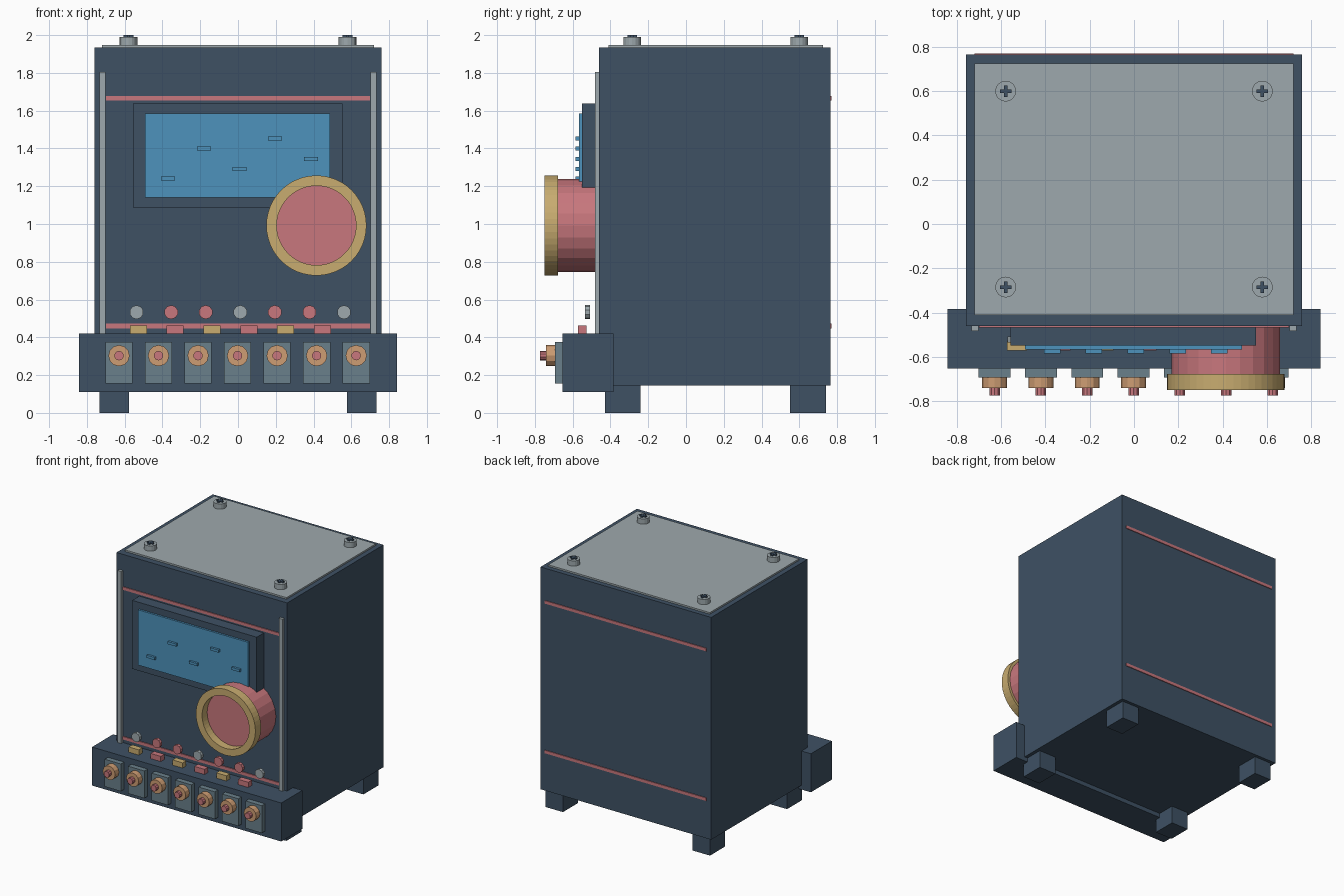
import bpy, bmesh
from math import sin, cos, pi, radians
from mathutils import Matrix, Vector

cube = bpy.data.objects.get("Cube")
if cube:
    bpy.data.objects.remove(cube, do_unlink=True)


def material(name, rgb):
    linear = [((c / 255 + 0.055) / 1.055) ** 2.4 for c in rgb] + [1]
    mat = bpy.data.materials.new(name)
    mat.use_nodes = True
    mat.diffuse_color = linear
    mat.node_tree.nodes["Principled BSDF"].inputs["Base Color"].default_value = linear
    return mat


NAVY = material("navy", (62, 81, 100))
GREY = material("light grey", (158, 169, 173))
SLATE = material("slate", (106, 128, 139))
PINK = material("dusty pink", (200, 119, 125))
GOLD = material("gold", (200, 172, 112))
COPPER = material("copper", (206, 157, 115))
BLUE = material("screen blue", (77, 146, 188))


def finish(name, bm, mat, smooth=False):
    bmesh.ops.recalc_face_normals(bm, faces=bm.faces)
    mesh = bpy.data.meshes.new(name)
    bm.to_mesh(mesh)
    bm.free()
    mesh.materials.append(mat)
    obj = bpy.data.objects.new(name, mesh)
    bpy.context.collection.objects.link(obj)
    return obj


def box(name, mat, x, y, z):
    """Box given by its (low, high) range on each axis."""
    bm = bmesh.new()
    size = [r[1] - r[0] for r in (x, y, z)]
    mid = [(r[0] + r[1]) / 2 for r in (x, y, z)]
    bmesh.ops.create_cube(bm, size=1, matrix=Matrix.Translation(mid) @ Matrix.Diagonal((*size, 1)))
    return finish(name, bm, mat)


def disc(name, mat, centre, radius, depth, sides, facing_front=True):
    """Cylinder centred on a point, its axis along y or z."""
    bm = bmesh.new()
    turn = Matrix.Rotation(radians(90), 4, "X") if facing_front else Matrix()
    bmesh.ops.create_cone(bm, cap_ends=True, segments=sides, radius1=radius, radius2=radius,
                          depth=depth, matrix=Matrix.Translation(centre) @ turn)
    return finish(name, bm, mat)


def ring(name, mat, x, z, y, inner, outer, sides):
    """Square-section ring around a y axis."""
    bm = bmesh.new()
    profile = [(inner, y[0]), (outer, y[0]), (outer, y[1]), (inner, y[1])]
    loops = []
    for i in range(sides):
        a = 2 * pi * i / sides
        loops.append([bm.verts.new((x + r * cos(a), d, z + r * sin(a))) for r, d in profile])
    for i in range(sides):
        a, b = loops[i], loops[(i + 1) % sides]
        for j in range(4):
            k = (j + 1) % 4
            bm.faces.new((a[j], a[k], b[k], b[j]))
    return finish(name, bm, mat)


def span(centre, width):
    return (centre - width / 2, centre + width / 2)


# Cabinet, lid and front console
box("cabinet", NAVY, (-0.76, 0.76), (-0.46, 0.765), (0.145, 1.935))
box("lid_plate", GREY, (-0.72, 0.72), (-0.41, 0.725), (1.93, 1.948))
box("console", NAVY, (-0.843, 0.843), (-0.653, -0.385), (0.11, 0.42))

# Feet, lid screws and front rails, one set per side
for side, sx in (("right", -1), ("left", 1)):
    for end, fy, sy in (("front", -0.335, -0.285), ("back", 0.645, 0.60)):
        box(f"{end}_{side}_foot", NAVY, span(sx * 0.655, 0.154), span(fy, 0.19), (0, 0.15))
        cx = sx * 0.58
        disc(f"{end}_{side}_screw", GREY, (cx, sy, 1.966), 0.047, 0.048, 16, False)
        box(f"{end}_{side}_screw_slot_a", NAVY, span(cx, 0.052), span(sy, 0.016), (1.985, 2.0))
        box(f"{end}_{side}_screw_slot_b", NAVY, span(cx, 0.016), span(sy, 0.052), (1.985, 2.0))
    box(f"{side}_rail", GREY, span(sx * 0.718, 0.032), (-0.483, -0.455), (0.40, 1.805))

# Trim stripes, front and back
for level, z in (("upper", 1.665), ("lower", 0.46)):
    box(f"{level}_front_stripe", PINK, (-0.70, 0.70), (-0.467, -0.458), span(z, 0.024))
    box(f"{level}_back_stripe", PINK, (-0.72, 0.72), (0.763, 0.771), span(z, 0.024))

# Display with raised readout marks
box("display_bezel", NAVY, (-0.557, 0.552), (-0.55, -0.455), (1.087, 1.638))
box("display_screen", BLUE, (-0.493, 0.487), (-0.566, -0.545), (1.14, 1.585))
for i, z in enumerate((1.24, 1.40, 1.292, 1.452, 1.345)):
    box(f"readout_mark_{i + 1}", BLUE, span(-0.37 + i * 0.189, 0.074), (-0.584, -0.56), span(z, 0.021))

# Large dial with raised rim
disc("dial_body", PINK, (0.415, -0.57, 0.992), 0.245, 0.23, 24)
ring("dial_rim", GOLD, 0.415, 0.992, (-0.75, -0.678), 0.21, 0.265, 48)

# Row of indicator lamps
for i in range(7):
    mat = GREY if i % 3 == 0 else PINK
    disc(f"lamp_{i + 1}", mat, (-0.537 + i * 0.183, -0.522, 0.533), 0.037, 0.026, 10)

# Push buttons on the console top
for i in range(6):
    mat = PINK if i % 2 else GOLD
    box(f"button_{i + 1}", mat, span(-0.528 + i * 0.195, 0.09), span(-0.549, 0.046), (0.415, 0.462))

# Sockets along the console front
for i in range(7):
    x = -0.63 + i * 0.2093
    box(f"socket_plate_{i + 1}", SLATE, span(x, 0.144), (-0.694, -0.65), (0.155, 0.375))
    disc(f"socket_nut_{i + 1}", COPPER, (x, -0.716, 0.303), 0.056, 0.052, 12)
    disc(f"socket_pin_{i + 1}", PINK, (x, -0.756, 0.303), 0.025, 0.036, 10)
